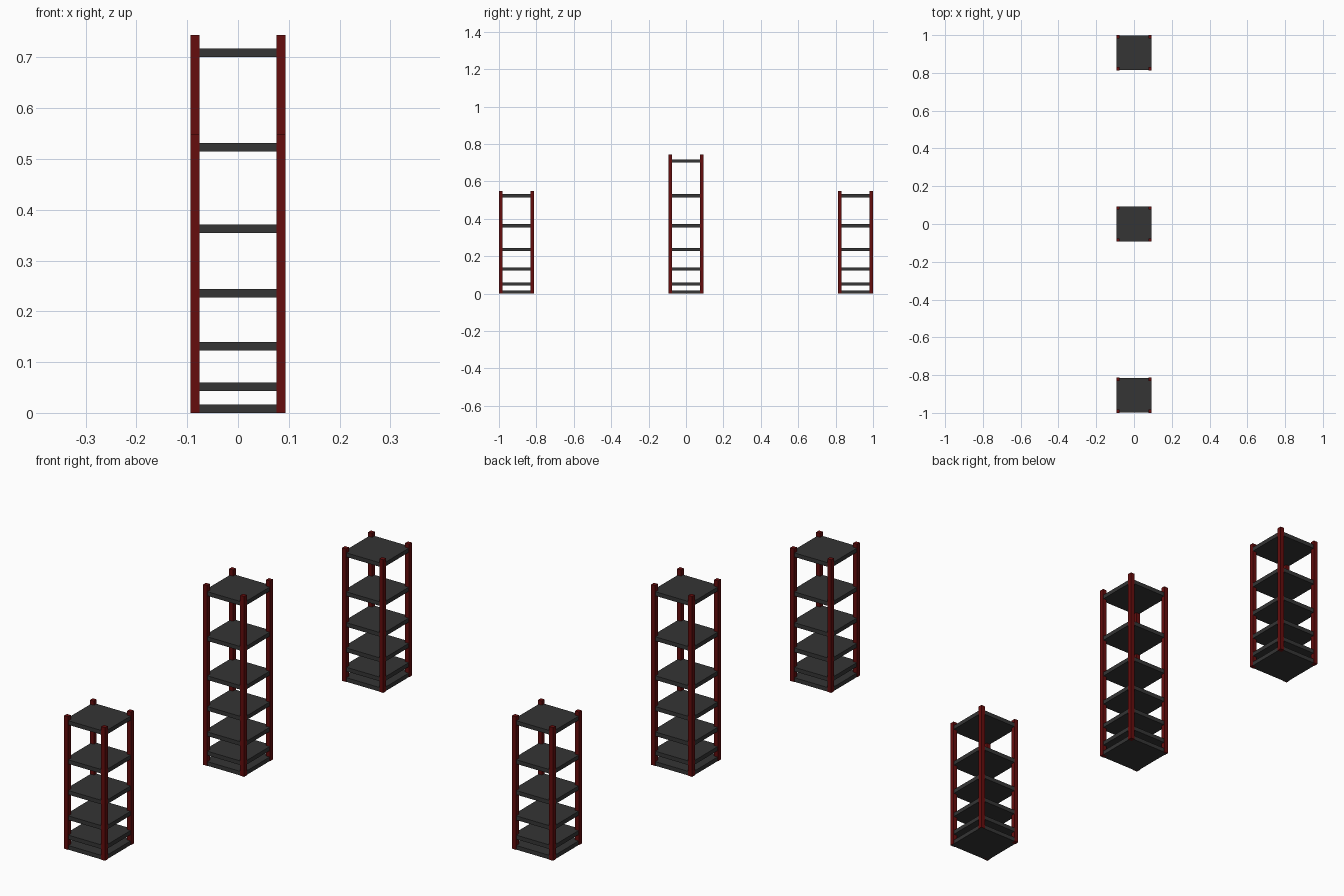
import bpy, bmesh
from mathutils import Matrix, Vector

if "Cube" in bpy.data.objects:
    bpy.data.objects.remove(bpy.data.objects["Cube"])

W = 0.187      # tower footprint
P = 0.018      # post thickness
T = 0.017      # shelf thickness
INSET = 0.002  # shelf edge sits just behind the post faces
LEVELS = [0.0085, 0.0515, 0.131, 0.2355, 0.3625, 0.5235, 0.7095]


def material(name, color):
    m = bpy.data.materials.new(name)
    m.diffuse_color = color
    m.use_nodes = True
    m.node_tree.nodes["Principled BSDF"].inputs["Base Color"].default_value = m.diffuse_color
    return m


red = material("dark_red", (0.13, 0.004, 0.004, 1))
black = material("black", (0.035, 0.035, 0.035, 1))


def boxes(name, parts, mat):
    """One object made of (centre, size) boxes."""
    bm = bmesh.new()
    for centre, size in parts:
        bmesh.ops.create_cube(bm, size=1, matrix=Matrix.LocRotScale(
            Vector(centre), None, Vector(size)))
    mesh = bpy.data.meshes.new(name)
    bm.to_mesh(mesh)
    bm.free()
    mesh.materials.append(mat)
    obj = bpy.data.objects.new(name, mesh)
    bpy.context.collection.objects.link(obj)


def tower(name, y, height, count):
    c = (W - P) / 2
    # four corner posts
    boxes(name + "_posts", [((sx * c, y + sy * c, height / 2), (P, P, height))
                            for sx in (-1, 1) for sy in (-1, 1)], red)
    # shelves with growing spacing
    s = W - 2 * INSET
    boxes(name + "_shelves", [((0, y, z), (s, s, T)) for z in LEVELS[:count]], black)


tower("front_rack", -(1 - W / 2), 0.549, 6)
tower("middle_rack", 0, 0.744, 7)
tower("back_rack", 1 - W / 2, 0.549, 6)
